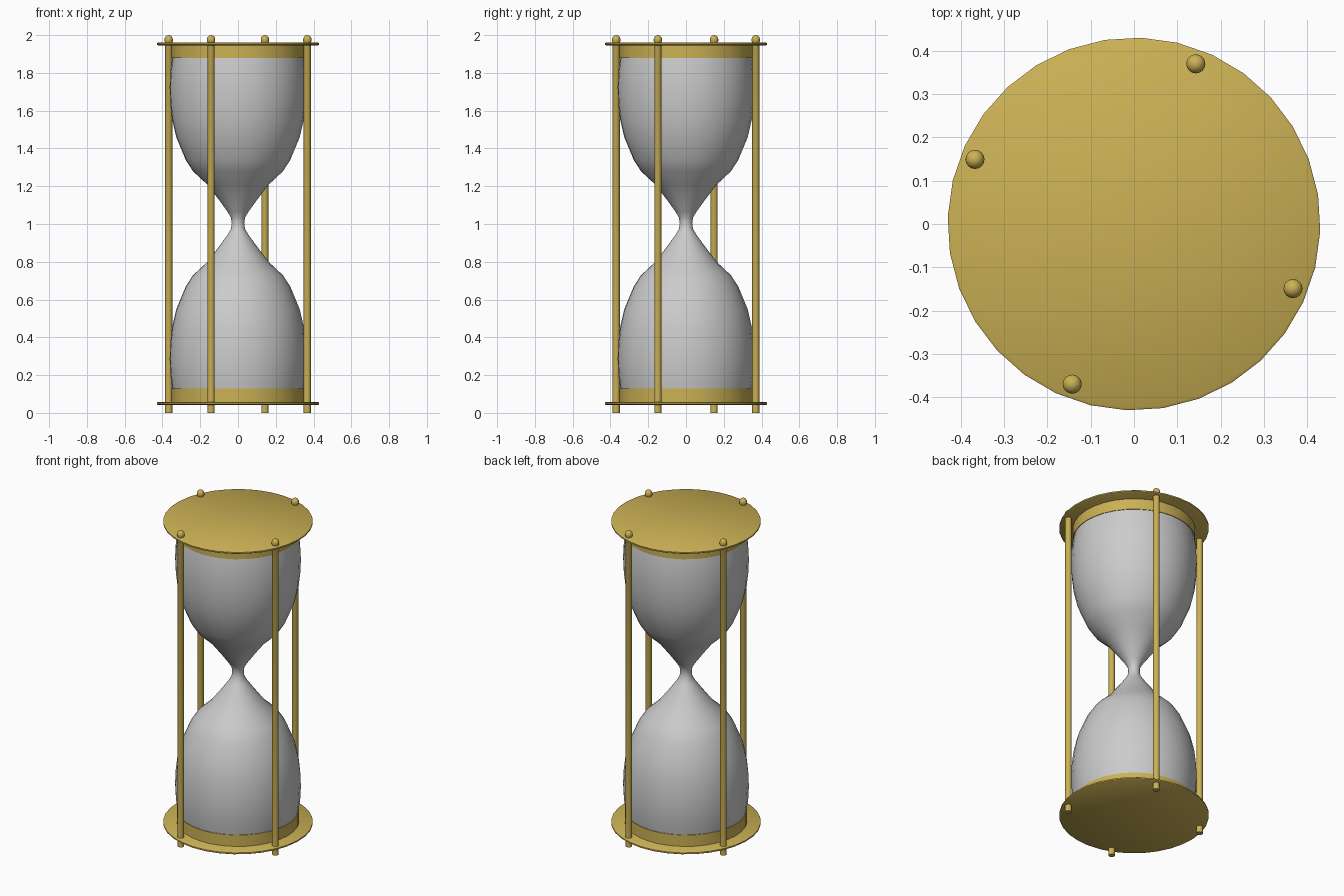
import bpy, bmesh, math
from mathutils import Matrix

if "Cube" in bpy.data.objects:
    bpy.data.objects.remove(bpy.data.objects["Cube"])

brass = bpy.data.materials.new("brass")
brass.diffuse_color = (0.60, 0.44, 0.09, 1)
brass.use_nodes = True
brass.node_tree.nodes["Principled BSDF"].inputs["Base Color"].default_value = brass.diffuse_color


def lathe(name, profile, loc=(0, 0, 0), segs=32, turn=0.0, mat=brass, angle=40):
    """Spin an (r, z) profile around z; r = 0 points become poles."""
    bm = bmesh.new()
    verts = [bm.verts.new((r, 0, z)) for r, z in profile]
    edges = [bm.edges.new(p) for p in zip(verts, verts[1:])]
    bmesh.ops.spin(bm, geom=verts + edges, cent=(0, 0, 0), axis=(0, 0, 1),
                   angle=math.tau, steps=segs)
    bmesh.ops.remove_doubles(bm, verts=bm.verts, dist=1e-5)
    bmesh.ops.recalc_face_normals(bm, faces=bm.faces)
    bmesh.ops.rotate(bm, verts=bm.verts, cent=(0, 0, 0),
                     matrix=Matrix.Rotation(turn, 3, 'Z'))
    mesh = bpy.data.meshes.new(name)
    bm.to_mesh(mesh)
    bm.free()
    obj = bpy.data.objects.new(name, mesh)
    obj.location = loc
    bpy.context.collection.objects.link(obj)
    if mat:
        mesh.materials.append(mat)
    bpy.ops.object.select_all(action='DESELECT')
    obj.select_set(True)
    bpy.context.view_layer.objects.active = obj
    bpy.ops.object.shade_smooth_by_angle(angle=math.radians(angle))
    return obj


TURN = math.radians(9)
MID = 1.004

# glass: half profile (radius, distance from the neck), mirrored about the neck
half = [(0.033, 0.0), (0.037, 0.03), (0.055, 0.06), (0.098, 0.12), (0.163, 0.205),
        (0.238, 0.275), (0.277, 0.335), (0.327, 0.455), (0.349, 0.55),
        (0.359, 0.64), (0.362, 0.72), (0.358, 0.80), (0.348, 0.875), (0.342, 0.91)]
glass = [(r, MID - d) for r, d in reversed(half)] + [(r, MID + d) for r, d in half[1:]]
lathe("glass_bulbs", glass, turn=TURN, mat=None, angle=60)

# end plates and the collars that hold the glass
plate = [(0, -0.008), (0.424, -0.008), (0.43, -0.004),
         (0.43, 0.004), (0.424, 0.008), (0, 0.008)]
collar = [(0, -0.04), (0.352, -0.04), (0.352, 0.04), (0, 0.04)]
for side, plate_z, collar_z in (("bottom", 0.05, 0.09), ("top", 1.954, 1.918)):
    lathe(side + "_plate", plate, (0, 0, plate_z), turn=TURN)
    lathe(side + "_collar", collar, (0, 0, collar_z), turn=TURN)

# four rods with domed tips
tip = [(0.022 * math.cos(a), 1.978 + 0.022 * math.sin(a))
       for a in (math.radians(d) for d in (0, 22.5, 45, 67.5))]
rod = [(0, 0), (0.019, 0), (0.019, 1.962), (0.022, 1.968)] + tip + [(0, 2.0)]
for i in range(4):
    a = math.radians(68.9 + 90 * i - 2 * (i % 2) * 0.5)
    lathe(f"rod_{i + 1}", rod, (0.396 * math.cos(a), 0.396 * math.sin(a), 0), segs=16)
